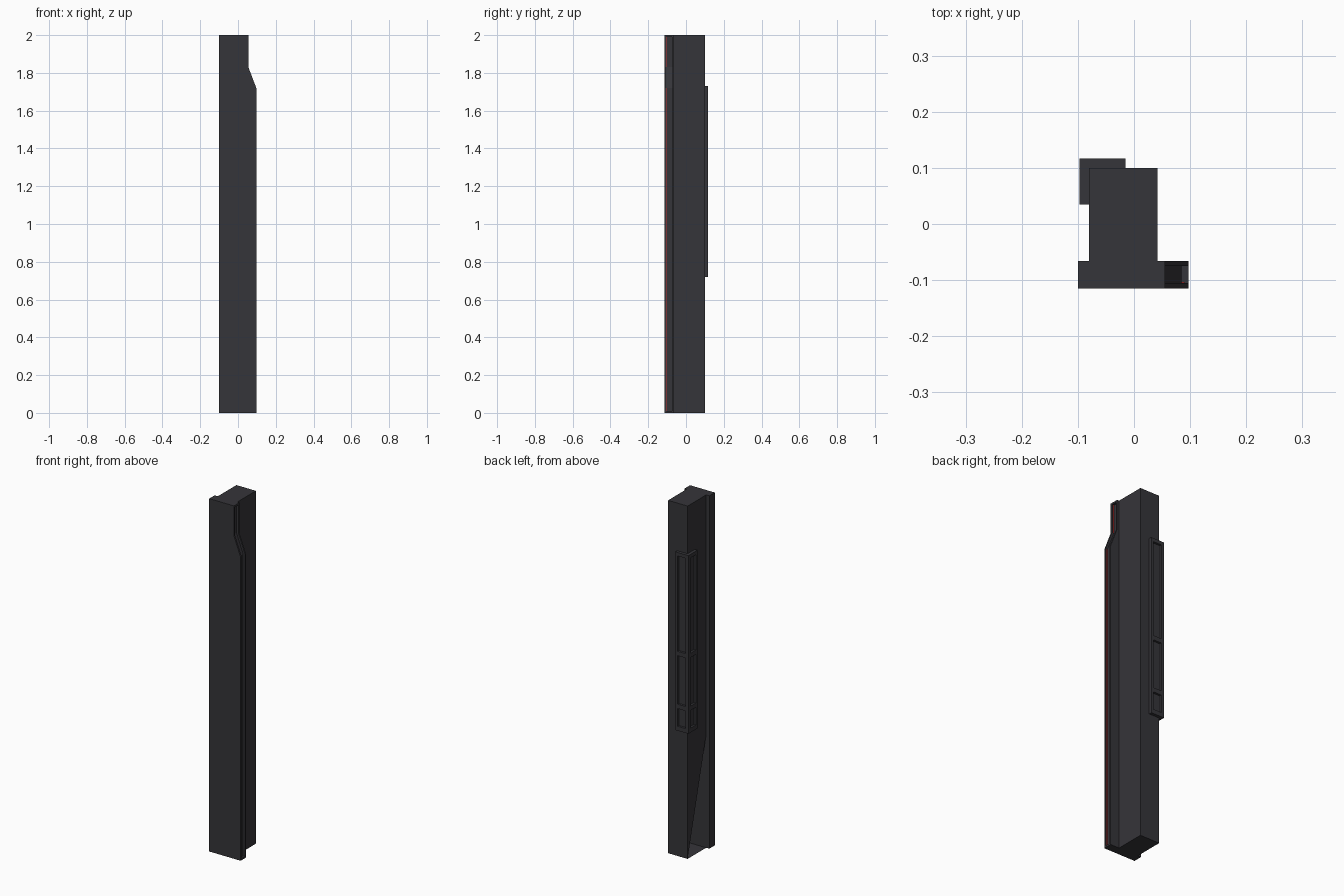
import bpy, bmesh

cube = bpy.data.objects.get("Cube")
if cube:
    bpy.data.objects.remove(cube, do_unlink=True)


def material(name, rgb):
    m = bpy.data.materials.new(name)
    m.use_nodes = True
    m.diffuse_color = (*rgb, 1)
    m.node_tree.nodes["Principled BSDF"].inputs["Base Color"].default_value = (*rgb, 1)
    return m


charcoal = material("charcoal", (0.036, 0.035, 0.041))
red = material("red", (0.6, 0.03, 0.03))


def finish(name, bm, mat):
    bmesh.ops.recalc_face_normals(bm, faces=bm.faces[:])
    mesh = bpy.data.meshes.new(name)
    bm.to_mesh(mesh)
    bm.free()
    mesh.materials.append(mat)
    ob = bpy.data.objects.new(name, mesh)
    bpy.context.collection.objects.link(ob)
    return ob


def extrude_y(bm, outline, y0, y1):
    """Prism from an x-z outline between two depths."""
    face = bm.faces.new([bm.verts.new((x, y0, z)) for x, z in outline])
    ext = bmesh.ops.extrude_face_region(bm, geom=[face], use_keep_orig=True)
    for v in ext["geom"]:
        if isinstance(v, bmesh.types.BMVert):
            v.co.y = y1


def add_box(bm, x, y, z):
    extrude_y(bm, [(x[0], z[0]), (x[1], z[0]), (x[1], z[1]), (x[0], z[1])], *y)


# Front flange: two full lips around a core whose edge is set back as a groove
LEFT, RIGHT, NECK, TOP = -0.1, 0.097, 0.055, 2.0
LOW, HIGH = 1.72, 1.83
DEPTH, CAP = 0.012, 0.01
lip = [(LEFT, 0), (RIGHT, 0), (RIGHT, LOW), (NECK, HIGH), (NECK, TOP), (LEFT, TOP)]
core = [(LEFT, 0), (RIGHT, 0), (RIGHT, CAP), (RIGHT - DEPTH, CAP), (RIGHT - DEPTH, LOW),
        (NECK - DEPTH, HIGH), (NECK - DEPTH, TOP - CAP), (NECK, TOP - CAP),
        (NECK, TOP), (LEFT, TOP)]
FRONT, GROOVE_FRONT, GROOVE_BACK, BACK = -0.115, -0.105, -0.075, -0.066
bm = bmesh.new()
extrude_y(bm, lip, FRONT, GROOVE_FRONT)
extrude_y(bm, core, GROOVE_FRONT, GROOVE_BACK)
extrude_y(bm, lip, GROOVE_BACK, BACK)
finish("front_flange", bm, charcoal)

# Thin red strips inside the groove
bm = bmesh.new()
for edge, z0, z1 in ((RIGHT, CAP, LOW), (NECK, HIGH, TOP - CAP)):
    add_box(bm, (edge - DEPTH, edge - DEPTH + 0.005),
            (GROOVE_FRONT, GROOVE_FRONT + 0.0015), (z0, z1))
finish("groove_strip", bm, red)

# Hollow main post, with an open triangle low on one side
X0, X1, Y1 = -0.08, 0.042, 0.1
bm = bmesh.new()
add_box(bm, (X0, X1), (BACK, Y1), (0, TOP))
bm.faces.ensure_lookup_table()
bmesh.ops.recalc_face_normals(bm, faces=bm.faces[:])
bmesh.ops.delete(bm, geom=[f for f in bm.faces if f.normal.x < -0.9 or f.normal.y < -0.9],
                 context="FACES_ONLY")
corner = {(round(v.co.y, 3), round(v.co.z)): v for v in bm.verts if v.co.x < 0}
bm.faces.new([corner[Y1, 0], corner[Y1, 2], corner[BACK, 2], bm.verts.new((X0, BACK, 0.64))])
finish("main_post", bm, charcoal)

# Raised frame wrapped around the back corner, three windows on each side
OX, OY, END_X, END_Y, RAIL = -0.097, 0.117, -0.015, 0.035, 0.014
Z0, Z1 = 0.72, 1.73
bm = bmesh.new()
add_box(bm, (OX, X0), (Y1, OY), (Z0, Z1))
add_box(bm, (END_X - RAIL, END_X), (Y1, OY), (Z0, Z1))
add_box(bm, (OX, X0), (END_Y, END_Y + RAIL), (Z0, Z1))
for z0, z1 in ((Z0, 0.745), (0.845, 0.87), (1.145, 1.17), (1.71, Z1)):
    add_box(bm, (X0, END_X - RAIL), (Y1, OY), (z0, z1))
    add_box(bm, (OX, X0), (END_Y + RAIL, Y1), (z0, z1))
# Backing plates behind the windows
add_box(bm, (X0, END_X - RAIL), (Y1, Y1 + 0.005), (Z0, Z1))
add_box(bm, (X0 - 0.005, X0), (END_Y + RAIL, Y1), (Z0, Z1))
finish("corner_frame", bm, charcoal)
